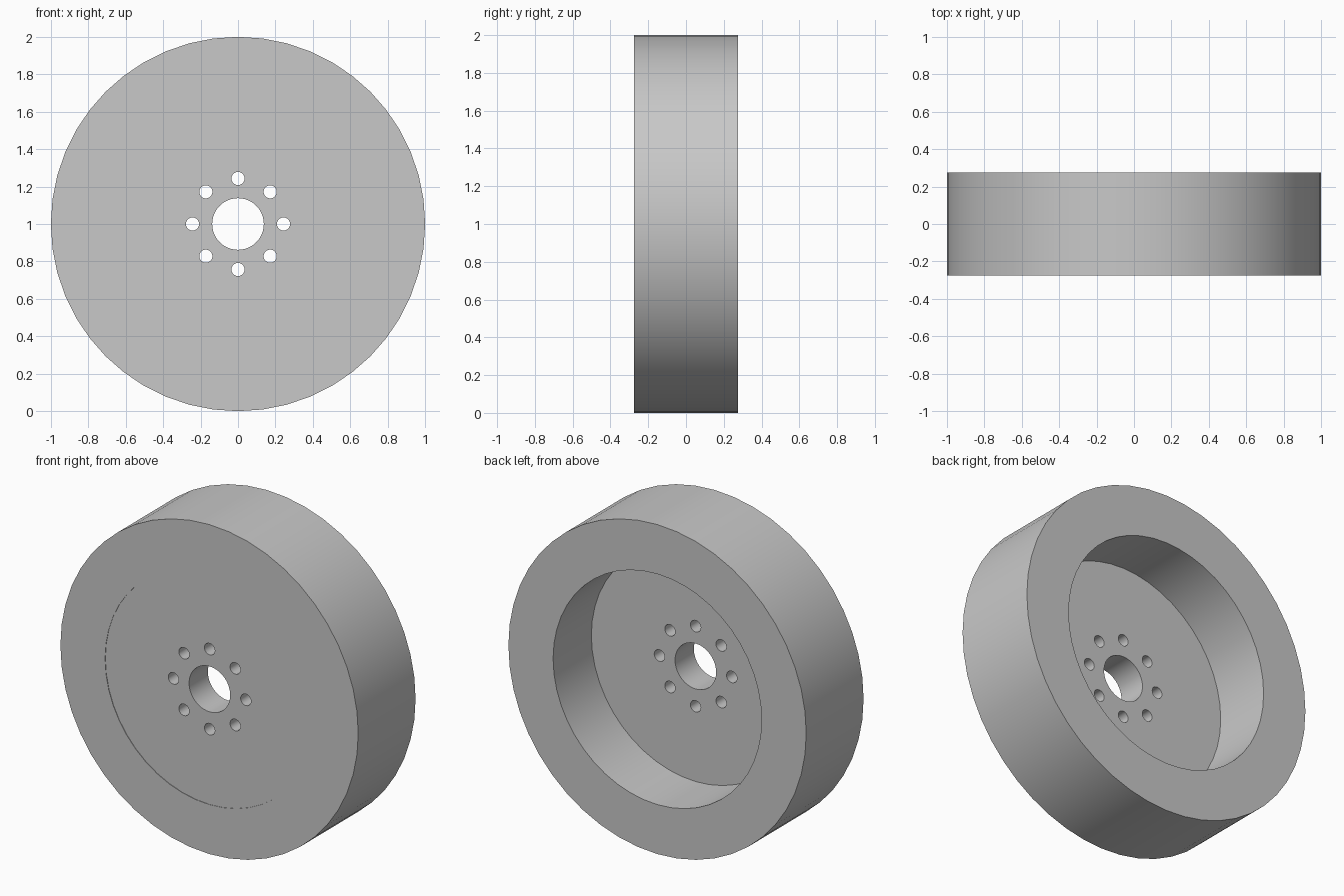
import bpy, bmesh
from math import cos, sin, pi, radians
from mathutils import Matrix

cube = bpy.data.objects.get("Cube")
if cube:
    bpy.data.objects.remove(cube, do_unlink=True)

OUTER, INNER, HALF_WIDTH = 1.0, 0.7, 0.275
DISC_FRONT, DISC_BACK = -0.272, -0.092
BORE, BOLT, BOLT_CIRCLE, BOLTS = 0.138, 0.035, 0.243, 8
SIDES = 48

grey = bpy.data.materials.new("plain grey")
grey.use_nodes = True
colour = (0.58, 0.58, 0.58, 1)
grey.diffuse_color = colour
grey.node_tree.nodes["Principled BSDF"].inputs["Base Color"].default_value = colour

# Axle runs along y at the centre height
PLACE = Matrix.Translation((0, 0, OUTER)) @ Matrix.Rotation(radians(90), 4, 'X')


def circle(radius, sides, cx=0.0, cy=0.0):
    return [(cx + radius * cos(2 * pi * i / sides),
             cy + radius * sin(2 * pi * i / sides)) for i in range(sides)]


def finish(obj):
    """Weld, fix normals, stand upright, colour and smooth."""
    mesh = obj.data
    bm = bmesh.new()
    bm.from_mesh(mesh)
    bmesh.ops.remove_doubles(bm, verts=bm.verts, dist=1e-5)
    bmesh.ops.recalc_face_normals(bm, faces=bm.faces)
    bmesh.ops.transform(bm, matrix=PLACE, verts=bm.verts)
    bm.to_mesh(mesh)
    bm.free()
    mesh.materials.clear()
    mesh.materials.append(grey)
    bpy.ops.object.select_all(action='DESELECT')
    obj.select_set(True)
    bpy.context.view_layer.objects.active = obj
    bpy.ops.object.shade_smooth_by_angle(angle=radians(30))


# Rim: a rectangular section swept round the axle
bm = bmesh.new()
loops = [[bm.verts.new((x, y, z)) for x, y in circle(r, SIDES)]
         for r, z in ((INNER, -HALF_WIDTH), (OUTER, -HALF_WIDTH),
                      (OUTER, HALF_WIDTH), (INNER, HALF_WIDTH))]
for k in range(4):
    a, b = loops[k], loops[(k + 1) % 4]
    for i in range(SIDES):
        j = (i + 1) % SIDES
        bm.faces.new((a[i], a[j], b[j], b[i]))
mesh = bpy.data.meshes.new("rim")
bm.to_mesh(mesh)
bm.free()
rim = bpy.data.objects.new("rim", mesh)
bpy.context.collection.objects.link(rim)
finish(rim)

# Hub disc: filled outline with bore and bolt holes, extruded
curve = bpy.data.curves.new("hub_disc", 'CURVE')
curve.dimensions = '2D'
curve.fill_mode = 'BOTH'
curve.extrude = (DISC_BACK - DISC_FRONT) / 2
outlines = [circle(INNER, SIDES), circle(BORE, SIDES)]
outlines += [circle(BOLT, 24, x, y) for x, y in circle(BOLT_CIRCLE, BOLTS)]
for points in outlines:
    spline = curve.splines.new('POLY')
    spline.points.add(len(points) - 1)
    for point, (x, y) in zip(spline.points, points):
        point.co = (x, y, 0, 1)
    spline.use_cyclic_u = True
hub = bpy.data.objects.new("hub_disc", curve)
bpy.context.collection.objects.link(hub)
bpy.ops.object.select_all(action='DESELECT')
hub.select_set(True)
bpy.context.view_layer.objects.active = hub
bpy.ops.object.convert(target='MESH')
hub = bpy.context.view_layer.objects.active
hub.data.transform(Matrix.Translation((0, 0, -(DISC_FRONT + DISC_BACK) / 2)))
finish(hub)
